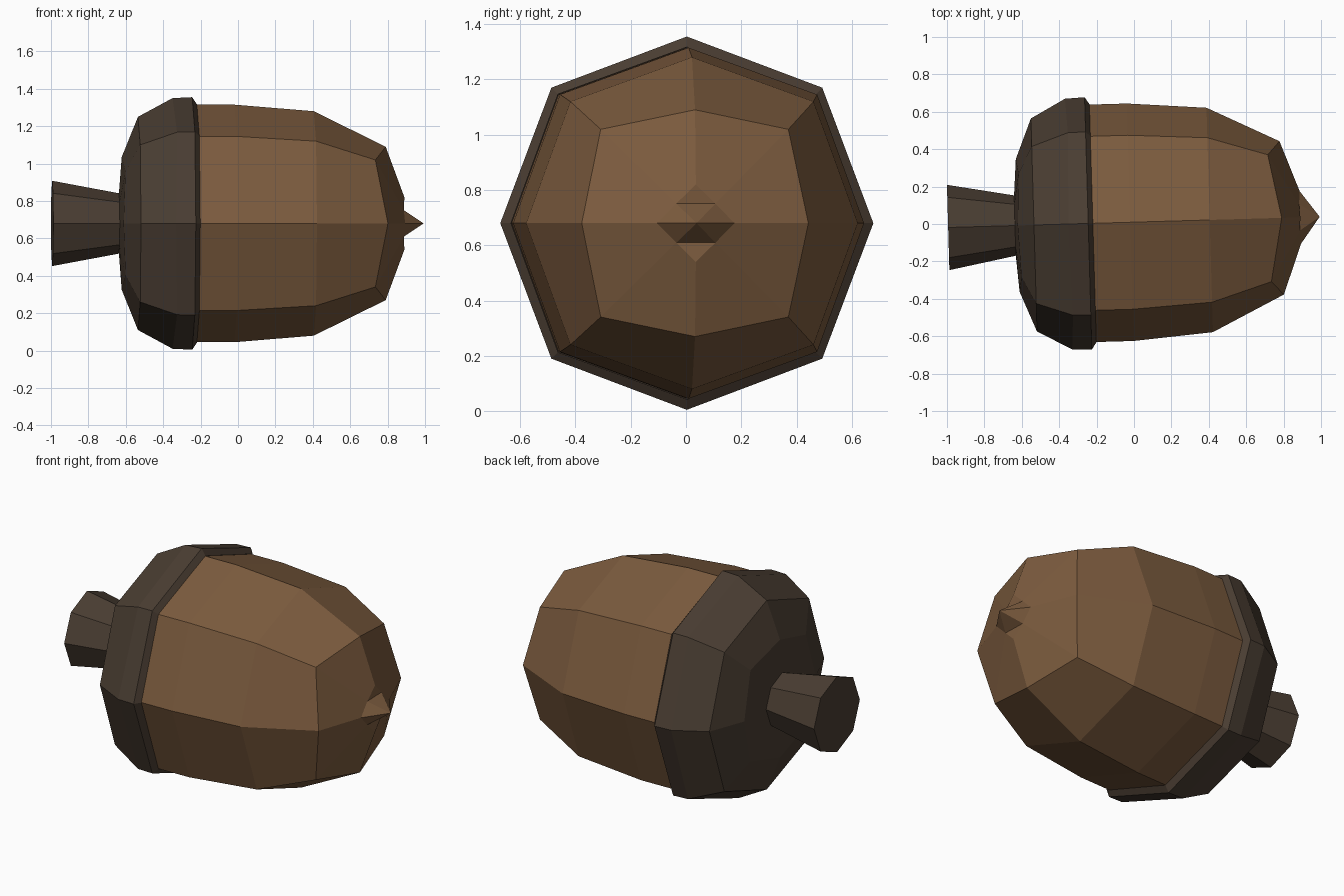
import bpy, bmesh, math
from mathutils import Matrix

if "Cube" in bpy.data.objects:
    bpy.data.objects.remove(bpy.data.objects["Cube"])

# Acorn lying along x, slightly turned about z
POSE = Matrix.Translation((0, 0.01, 0.68)) @ Matrix.Rotation(math.radians(1.65), 4, 'Z')


def material(name, rgb):
    m = bpy.data.materials.new(name)
    m.diffuse_color = (*rgb, 1)
    m.use_nodes = True
    m.node_tree.nodes["Principled BSDF"].inputs["Base Color"].default_value = m.diffuse_color
    return m


def loft(name, rings, mat, cap_start=False, tip=None):
    """Eight-sided loft; ring = (x, radius) on the axes, (x, radius) on the diagonals."""
    bm = bmesh.new()
    loops = []
    for xa, ra, xd, rd in rings:
        loop = []
        for i in range(8):
            a = i * math.pi / 4
            x, r = (xd, rd) if i % 2 else (xa, ra)
            loop.append(bm.verts.new((x, r * math.cos(a), r * math.sin(a))))
        loops.append(loop)
    for l0, l1 in zip(loops, loops[1:]):
        for i in range(8):
            j = (i + 1) % 8
            bm.faces.new((l0[i], l0[j], l1[j], l1[i]))
    if cap_start:
        bm.faces.new(loops[0])
    if tip is not None:
        apex = bm.verts.new((tip, 0, 0))
        e = loops[-1]
        for i in range(0, 8, 2):
            before, corner, after = e[i - 1], e[i], e[(i + 1) % 8]
            if i % 4:   # upper and lower sides fold across the base
                bm.faces.new((before, corner, after))
                bm.faces.new((before, after, apex))
            else:       # front and back sides fold along the ridge
                bm.faces.new((before, corner, apex))
                bm.faces.new((corner, after, apex))
    bmesh.ops.recalc_face_normals(bm, faces=bm.faces)
    # every part is lofted towards +x, so make normals point away from the axis
    bm.faces.ensure_lookup_table()
    f = bm.faces[0]
    c = f.calc_center_median()
    if f.normal.y * c.y + f.normal.z * c.z < 0:
        bmesh.ops.reverse_faces(bm, faces=bm.faces)
    bm.transform(POSE)
    me = bpy.data.meshes.new(name)
    bm.to_mesh(me)
    bm.free()
    me.materials.append(mat)
    ob = bpy.data.objects.new(name, me)
    bpy.context.collection.objects.link(ob)
    return ob


nut_brown = material("nut_brown", (0.20, 0.105, 0.048))
cap_brown = material("cap_brown", (0.068, 0.047, 0.032))

# Nut with pointed tip
loft("nut", [
    (-0.225, 0.635, -0.225, 0.658),
    (-0.02, 0.635, -0.02, 0.658),
    (0.405, 0.60, 0.405, 0.622),
    (0.79, 0.41, 0.725, 0.48),
    (0.89, 0.14, 0.885, 0.10),
], nut_brown, tip=0.993)

# Cap with bevelled rim
loft("cap", [
    (-0.637, 0.16, -0.637, 0.16),
    (-0.622, 0.355, -0.61, 0.39),
    (-0.535, 0.57, -0.535, 0.594),
    (-0.35, 0.67, -0.34, 0.69),
    (-0.245, 0.675, -0.245, 0.693),
    (-0.22, 0.637, -0.22, 0.66),
], cap_brown)

# Flared stem
loft("stem", [
    (-0.994, 0.228, -0.994, 0.228),
    (-0.63, 0.16, -0.63, 0.16),
], cap_brown, cap_start=True)
